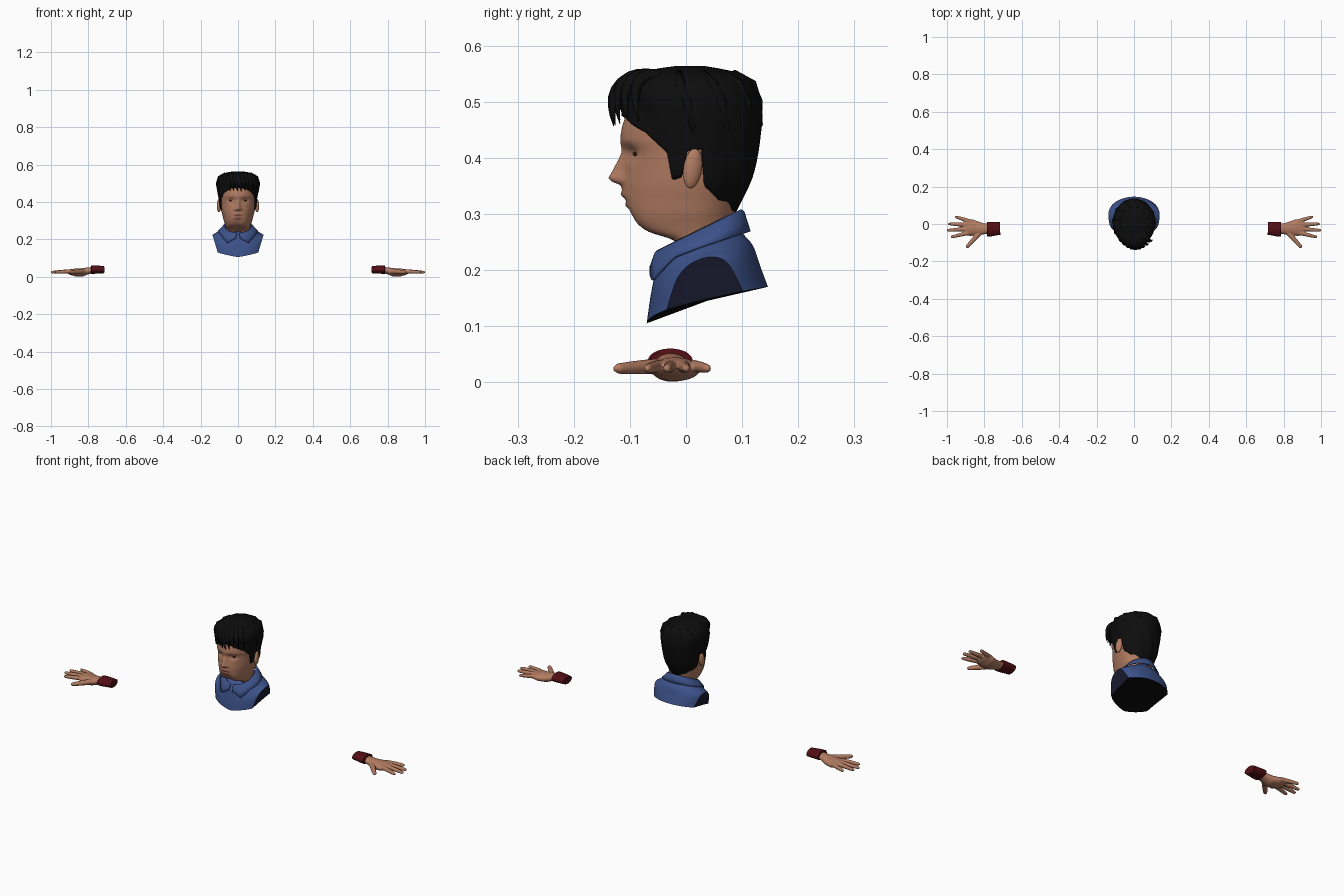
import bpy, bmesh, math, random
from math import sin, cos, pi, exp, radians
from mathutils import Vector as V

if "Cube" in bpy.data.objects:
    bpy.data.objects.remove(bpy.data.objects["Cube"])
random.seed(4)


def material(name, r, g, b):
    m = bpy.data.materials.new(name)
    lin = lambda c: (c / 255 / 12.92) if c < 11 else ((c / 255 + .055) / 1.055) ** 2.4
    m.diffuse_color = (lin(r), lin(g), lin(b), 1)
    m.use_nodes = True
    m.node_tree.nodes["Principled BSDF"].inputs["Base Color"].default_value = m.diffuse_color
    return m


SKIN = material("skin", 178, 124, 98)
LIPS = material("lips", 160, 102, 84)
HAIR = material("black hair", 13, 13, 14)
EYES = material("dark eyes", 48, 32, 28)
BLUE = material("shirt blue", 60, 82, 138)
NAVY = material("sleeve cut navy", 26, 28, 50)
BASE = material("base black", 10, 10, 13)
RED = material("cuff dark red", 82, 14, 20)


def spline(tab, z):
    """Smooth interpolation of table rows keyed by their first column."""
    z = min(max(z, tab[0][0]), tab[-1][0])
    i = next(k for k in range(len(tab) - 1) if z <= tab[k + 1][0])
    a, b = tab[i], tab[i + 1]
    h = b[0] - a[0]
    u = (z - a[0]) / h

    def slope(j, k):
        lo, hi = tab[max(j - 1, 0)], tab[min(j + 1, len(tab) - 1)]
        return (hi[k] - lo[k]) / (hi[0] - lo[0]) * h
    return [(2*u**3 - 3*u*u + 1) * a[k] + (u**3 - 2*u*u + u) * slope(i, k)
            + (3*u*u - 2*u**3) * b[k] + (u**3 - u*u) * slope(i + 1, k) for k in range(1, len(a))]


def linear(tab, x):
    for (x0, y0), (x1, y1) in zip(tab, tab[1:]):
        if x <= x1:
            return y0 + (y1 - y0) * (x - x0) / (x1 - x0)
    return tab[-1][1]


def loft(bm, rings, caps=True, closed=True):
    rows = [[bm.verts.new(p) for p in r] for r in rings]
    n = len(rows[0])
    for a, b in zip(rows, rows[1:]):
        for i in range(n if closed else n - 1):
            j = (i + 1) % n
            bm.faces.new((a[i], a[j], b[j], b[i]))
    if caps:
        for r in (rows[0], rows[-1]):
            c = bm.verts.new(sum((v.co for v in r), V()) / n)
            for i in range(n):
                bm.faces.new((r[i], r[(i + 1) % n], c))


def tube(bm, pts, radii, ref=V((0, 0, 1)), n=16):
    """Tapered tube; radii are (sideways, along ref)."""
    rings = []
    for i, p in enumerate(pts):
        t = (pts[min(i + 1, len(pts) - 1)] - pts[max(i - 1, 0)]).normalized()
        s = t.cross(ref).normalized()
        u = s.cross(t)
        rings.append([p + s * radii[i][0] * cos(2*pi*k/n) + u * radii[i][1] * sin(2*pi*k/n) for k in range(n)])
    loft(bm, rings)


def finish(name, bm, *mats):
    bmesh.ops.recalc_face_normals(bm, faces=bm.faces)
    me = bpy.data.meshes.new(name)
    bm.to_mesh(me)
    bm.free()
    for m in mats:
        me.materials.append(m)
    ob = bpy.data.objects.new(name, me)
    bpy.context.collection.objects.link(ob)
    me.polygons.foreach_set("use_smooth", [True] * len(me.polygons))
    return ob


def section(tab, z, t, yc=.01):
    """Egg-shaped cross-section point; t = 0 faces the front."""
    yf, yb, w = spline(tab, z)
    d = yc - yf if cos(t) > 0 else yb - yc
    return V((w * sin(t), yc - d * cos(t), z))


# head and neck: z, front y, back y, half width
HEAD = [(.19, -.038, .085, .06), (.235, -.042, .085, .06), (.254, -.056, .085, .062),
        (.267, -.094, .085, .065), (.28, -.109, .086, .069), (.30, -.114, .088, .076),
        (.325, -.115, .094, .082), (.35, -.114, .102, .088), (.38, -.111, .112, .092),
        (.41, -.111, .118, .095), (.434, -.117, .122, .097), (.477, -.106, .122, .096),
        (.52, -.075, .105, .08), (.545, -.02, .05, .035)]
NOSE = [(.345, 0), (.352, .003), (.357, .018), (.364, .026), (.372, .022), (.41, .004), (.43, 0), (1, 0)]


def face_point(z, t):
    p = section(HEAD, z, t)
    if cos(t) > 0:
        x = abs(p.x)
        p.y -= linear(NOSE, z) * exp(-(x / (.011 + max(0, .38 - z) * .25)) ** 2)
        p.y += .009 * exp(-((x - .037) / .02) ** 2 - ((z - .408) / .014) ** 2)   # eye sockets
        lips = exp(-((z - .334) / .006) ** 2) + exp(-((z - .315) / .006) ** 2)
        p.y -= .006 * lips * exp(-(x / .02) ** 2)
    return p


bm = bmesh.new()
loft(bm, [[face_point(.19 + .355 * i / 100, 2*pi*k/120) for k in range(120)] for i in range(101)])
for f in bm.faces:
    c = f.calc_center_median()
    half = .024 * (1 - abs(c.z - .325) / .014)
    f.material_index = int(c.y < -.08 and half > 0 and abs(c.x) < half + .004)
finish("head", bm, SKIN, LIPS)

# ears and eyes
for name, mat, loc, size, rot in (("ear", SKIN, (.101, .012, .381), (.011, .017, .036), (-.15, 0, .25)),
                                  ("eye", EYES, (.037, -.0895, .407), (.013, .0045, .0045), (0, 0, .3))):
    for s in (-1, 1):
        bm = bmesh.new()
        bmesh.ops.create_uvsphere(bm, u_segments=24, v_segments=16, radius=1)
        ob = finish(name + ("_left" if s > 0 else "_right"), bm, mat)
        ob.location = (loc[0] * s, loc[1], loc[2])
        ob.scale = size
        ob.rotation_euler = (rot[0], 0, rot[2] * s)

# hair cap: columns run from the hairline to the crown
CAP = [(.30, -.10, .088, .066), (.36, -.115, .115, .095), (.41, -.118, .128, .102),
       (.453, -.12, .135, .109), (.48, -.114, .136, .113), (.51, -.122, .13, .113),
       (.535, -.112, .12, .102), (.55, -.085, .098, .08), (.559, -.05, .06, .052), (.564, -.015, .03, .02)]
LINE = [(0, .476), (23, .47), (51, .445), (70, .41), (74, .36), (82, .366), (86, .412),
        (99, .415), (103, .35), (135, .307), (180, .303)]
cols, rows, rings = 200, 40, []
for i in range(-1, rows + 1):
    ring = []
    for k in range(cols):
        t = 2 * pi * k / cols
        z0 = linear(LINE, math.degrees(min(t, 2*pi - t)))
        s = sin(pi / 2 * max(i, 0) / rows)
        z = z0 + (.564 - z0) * s
        p = section(CAP, z, t)
        f = .88 if i < 0 else 1 + .018 * sin(11*t + 30*z) * sin(pi * min(1, s * 1.5 + .1))
        ring.append(V((p.x * f, .01 + (p.y - .01) * f, z)))
    rings.append(ring)
bm = bmesh.new()
loft(bm, rings)
finish("hair", bm, HAIR)

# swept fringe locks and crown tufts
bm = bmesh.new()
for i in range(9):
    x = -.08 + .02 * i
    j = random.uniform(-.006, .006)
    y = -.132 + 7 * x * x
    a, b, c = V((x*.6 - .01, -.03, .538)), V((x*.9, y - .022, .565 + j)), V((x + .018, y + .003, .462 + j))
    pts = [a*(1-u)**2 + b*2*u*(1-u) + c*u*u for u in [q / 10 for q in range(11)]]
    rad = [.019 * (1 - (q / 10) ** 2.5) + .001 for q in range(11)]
    tube(bm, pts, [(r * .7, r) for r in rad], V((1, 0, 0)), 10)
for i in range(12):
    t = 2 * pi * (i + .5) / 12
    pts = [section(CAP, z, t + d) * 1.0 for z, d in ((.552, 0), (.53, .1), (.50, .2), (.46, .28), (.43, .33))]
    if cos(t) < .3:
        tube(bm, [V((p.x * .95, p.y * .95, p.z)) for p in pts],
             [(r, r) for r in (.006, .011, .011, .008, .002)], V((0, 0, 1)), 10)
finish("hair_locks", bm, HAIR)


# shirt bust: s, half width, front y, back y, front z, back z, shoulder lift, slope power
SHIRT = [(0, .058, -.04, .085, .222, .285, 0, 1), (1, .09, -.05, .104, .212, .262, .01, 1),
         (2, .121, -.057, .12, .185, .242, .016, 1), (3, .144, -.064, .133, .148, .205, .03, .8),
         (4, .146, -.07, .146, .105, .17, 0, .55)]


def oval(row, t):
    w, yf, yb, zf, zb, lift, power = row
    u = (1 - cos(t)) / 2
    return V((w * sin(t), yf + (yb - yf) * u, zf + (zb - zf) * max(u, 0) ** power + lift * sin(t) ** 2))


bm = bmesh.new()
loft(bm, [[oval(spline(SHIRT, i / 6), 2*pi*k/96) for k in range(96)] for i in range(25)])
bm.faces.ensure_lookup_table()
for f in bm.faces[-96:]:
    f.material_index = 2
for s in (-1, 1):    # flat sleeve cuts
    res = bmesh.ops.bisect_plane(bm, geom=bm.verts[:] + bm.edges[:] + bm.faces[:], plane_co=(.137 * s, 0, .225),
                                 plane_no=V((.957 * s, 0, -.287)), clear_outer=True)
    edges = [e for e in res["geom_cut"] if isinstance(e, bmesh.types.BMEdge)]
    for f in bmesh.ops.holes_fill(bm, edges=edges, sides=0)["faces"]:
        f.material_index = 1
shirt = finish("shirt", bm, BLUE, NAVY, BASE)
bpy.context.view_layer.objects.active = shirt
shirt.select_set(True)
bpy.ops.object.shade_smooth_by_angle(angle=radians(35))

# folded collar, open at the front with pointed tips
TOP = (.07, -.049, .097, .234, .306, 0, 1)
FOLD = (.077, -.054, .102, .23, .303, 0, 1)
EDGE = (.105, -.063, .113, .205, .268, .004, 1)
bm = bmesh.new()
rings = [[], [], [], []]
for k in range(91):
    deg = 6 + 348 * k / 90
    t = radians(deg)
    drop = .03 * max(0, 1 - abs(min(deg, 360 - deg) - 33) / 26)
    a, b, c = oval(TOP, t), oval(FOLD, t), oval(EDGE, t)
    c += V((0, -drop * .35, -drop))
    for r, p in zip(rings, (a, b, b.lerp(c, .5), c)):
        r.append(p)
loft(bm, rings, caps=False, closed=False)
collar = finish("collar", bm, BLUE)
m = collar.modifiers.new("thickness", "SOLIDIFY")
m.thickness = .005
m.offset = 0

# hands: palm, fingers and thumb fused, then mirrored
bm = bmesh.new()
PALM = [(.77, -.027, .037, .027, .016), (.80, -.026, .032, .029, .018), (.835, -.024, .023, .037, .0225),
        (.87, -.019, .023, .045, .021), (.90, -.017, .026, .043, .014), (.912, -.016, .027, .036, .008)]
tube(bm, [V(p[:3]) for p in PALM], [p[3:] for p in PALM], n=32)
FINGERS = [((.895, -.05), (.978, -.07)), ((.90, -.027), (1.001, -.034)),
           ((.895, -.005), (.994, .001)), ((.88, .015), (.957, .04)), ((.822, -.045), (.897, -.127))]
for (x0, y0), (x1, y1) in FINGERS:
    a, b = V((x0, y0, .029)), V((x1, y1, .024))
    thumb = 1.25 if y1 < -.1 else 1
    tube(bm, [a.lerp(b, u) for u in (-.2, 0, .35, .7, .92, 1)],
         [(r * thumb, r * thumb) for r in (.009, .0108, .0105, .009, .0075, .004)])
hands = finish("hands", bm, SKIN)
m = hands.modifiers.new("fuse", "REMESH")
m.mode, m.voxel_size, m.use_smooth_shade = "VOXEL", .003, True
m = hands.modifiers.new("soften", "SMOOTH")
m.iterations = 3

# cuffs
bm = bmesh.new()
CUFF = [(.716, -.024, .038, .034, .019), (.74, -.025, .038, .036, .021), (.765, -.027, .038, .039, .022),
        (.785, -.028, .038, .04, .022), (.787, -.028, .038, .036, .019)]
tube(bm, [V(p[:3]) for p in CUFF], [p[3:] for p in CUFF], n=32)
cuffs = finish("cuffs", bm, RED)
for ob in (hands, cuffs):
    ob.modifiers.new("other side", "MIRROR")
    for o in bpy.context.selected_objects:
        o.select_set(False)
cuffs.select_set(True)
bpy.context.view_layer.objects.active = cuffs
bpy.ops.object.shade_smooth_by_angle(angle=radians(40))
